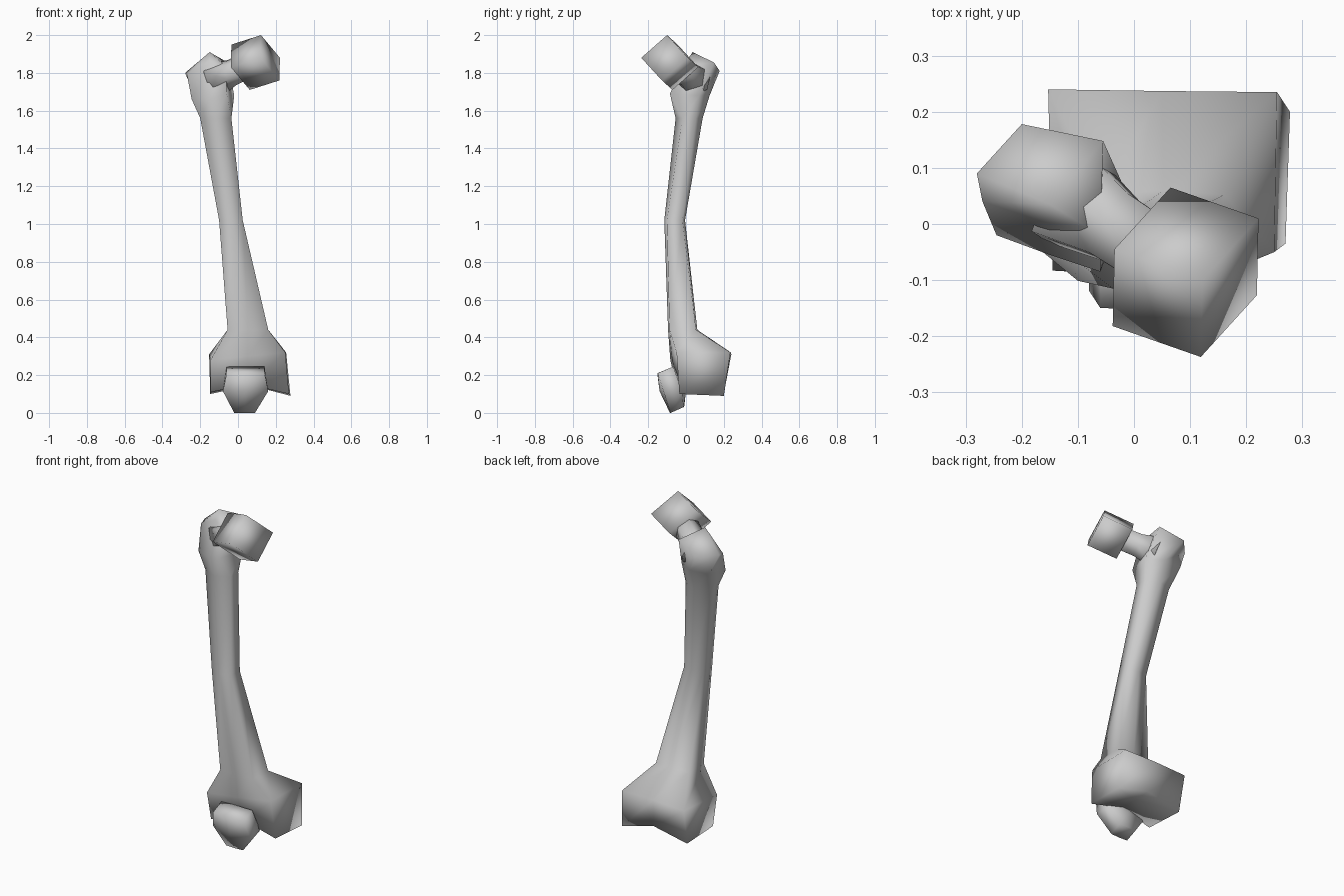
import bpy, bmesh
from mathutils import Vector

if "Cube" in bpy.data.objects:
    bpy.data.objects.remove(bpy.data.objects["Cube"])


def ring(x0, x1, y0, y1, z, k=1.0, tilt=0.0, mid=0.0):
    """Six-sided section: k pulls corners in, tilt raises the back, mid raises the middle."""
    cx, cy, hy = (x0 + x1) / 2, (y0 + y1) / 2, (y1 - y0) / 2
    return [(x0, cy - hy * k, z), (cx, y0, z + mid), (x1, cy - hy * k, z),
            (x1, cy + hy * k, z + tilt), (cx, y1, z + tilt + mid), (x0, cy + hy * k, z + tilt)]


def finish(name, bm):
    bmesh.ops.recalc_face_normals(bm, faces=bm.faces)
    me = bpy.data.meshes.new(name)
    bm.to_mesh(me)
    bm.free()
    for p in me.polygons:
        p.use_smooth = True
    ob = bpy.data.objects.new(name, me)
    bpy.context.collection.objects.link(ob)
    return ob


def loft(name, rings, bottom=None, peak=None):
    """Skin a stack of sections; each end is closed by a fan to a point or a flat cap."""
    bm = bmesh.new()
    vs = [[bm.verts.new(p) for p in r] for r in rings]
    n = len(vs[0])
    for a, b in zip(vs, vs[1:]):
        for i in range(n):
            j = (i + 1) % n
            bm.faces.new((a[i], a[j], b[j], b[i]))
    for r, tip in ((vs[0], bottom), (vs[-1], peak)):
        if tip:
            t = bm.verts.new(tip)
            for i in range(n):
                bm.faces.new((r[i], r[(i + 1) % n], t))
        else:
            bm.faces.new(r)
    return finish(name, bm)


# Thigh bone: knuckles, shaft and upper outer knob
knuckle_low = [(-0.145, -0.045, 0.11), (0.06, -0.03, 0.15), (0.27, -0.035, 0.10),
               (0.278, 0.2, 0.09), (0.07, 0.2, 0.145), (-0.147, 0.2, 0.10)]
knuckle_top = [(-0.145, -0.083, 0.28), (0.05, -0.075, 0.30), (0.25, -0.05, 0.32),
               (0.255, 0.235, 0.32), (0.05, 0.237, 0.32), (-0.153, 0.24, 0.31)]
knob_low = [(-0.245, -0.02, 0), (-0.15, -0.055, 0.0), (-0.06, -0.085, 0.03),
            (-0.02, 0.07, 0.02), (-0.11, 0.125, 0.02), (-0.23, 0.11, 0.02)]
knob_low = [(x, y, 1.66 + dz) for x, y, dz in knob_low]
knob_top = [(-0.27, 0.04, 1.79), (-0.15, 0.0, 1.86), (-0.06, -0.02, 1.83),
            (-0.055, 0.148, 1.855), (-0.2, 0.178, 1.81), (-0.28, 0.09, 1.80)]
loft("thigh_bone", [
    knuckle_low, knuckle_top,
    ring(-0.055, 0.16, -0.095, 0.06, 0.44, 0.9),
    ring(-0.10, 0.025, -0.115, -0.005, 1.02, 0.75),
    ring(-0.20, -0.035, -0.055, 0.088, 1.56, 0.5),
    knob_low, knob_top], bottom=(0.06, 0.085, 0.15), peak=(-0.15, 0.035, 1.91))

# Neck joining the knob to the ball end
start, end = Vector((-0.12, 0.05, 1.76)), Vector((0.05, -0.06, 1.84))
axis = (end - start).normalized()
side = axis.cross(Vector((0, 0, 1))).normalized()
up = side.cross(axis)
offsets = [(0, 1), (0.87, 0.5), (0.87, -0.5), (0, -1), (-0.87, -0.5), (-0.87, 0.5)]
loft("neck", [[start.lerp(end, t) + (side * a + up * b) * r for a, b in offsets]
              for t, r in ((0, 0.10), (0.5, 0.072), (1, 0.07))])

# Ball end: a tilted rounded-looking block
corner = Vector((0.122, -0.10, 2.0))
u, v, w = Vector((-0.157, 0.055, -0.05)), Vector((-0.003, -0.137, -0.12)), Vector((0.1, 0.11, -0.12))
bm = bmesh.new()
bmesh.ops.create_cube(bm, size=1)
for vert in bm.verts:
    a, b, c = vert.co + Vector((0.5, 0.5, 0.5))
    vert.co = corner + u * a + v * b + w * c
finish("ball_end", bm)

# Kneecap
loft("kneecap", [
    ring(-0.02, 0.09, -0.085, -0.01, 0.0, 0.9, 0.03),
    ring(-0.08, 0.16, -0.14, 0.0, 0.115, 0.7),
    ring(-0.06, 0.14, -0.152, -0.065, 0.21, 0.95, 0.035)])
